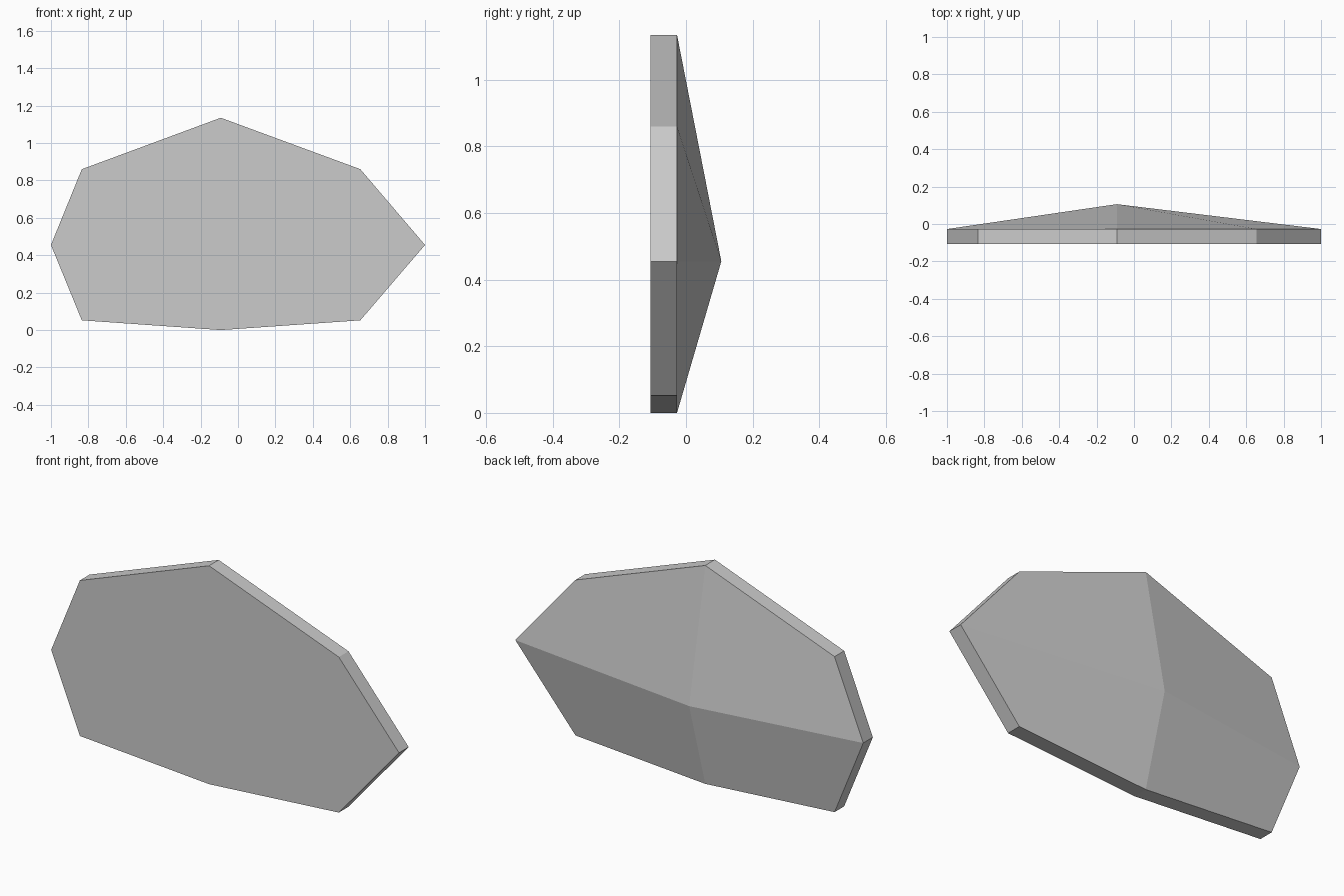
import bpy
import bmesh

cube = bpy.data.objects.get("Cube")
if cube:
    bpy.data.objects.remove(cube, do_unlink=True)

GREY = (0.6, 0.6, 0.6, 1.0)
FRONT, RIM, PEAK = -0.106, -0.027, 0.106

mat = bpy.data.materials.new("stone grey")
mat.use_nodes = True
mat.diffuse_color = GREY
mat.node_tree.nodes["Principled BSDF"].inputs["Base Color"].default_value = GREY

# Outline as three rows of three points (x, z), bottom to top
rows = [
    [(-0.835, 0.052), (-0.092, 0.0), (0.654, 0.052)],
    [(-1.0, 0.455), (-0.092, 0.455), (1.0, 0.455)],
    [(-0.835, 0.86), (-0.092, 1.135), (0.654, 0.86)],
]

bm = bmesh.new()

# Faceted back: four panels rising to a central peak
back = [[bm.verts.new((x, PEAK if r == c == 1 else RIM, z))
         for c, (x, z) in enumerate(row)] for r, row in enumerate(rows)]
for r in range(2):
    for c in range(2):
        bm.faces.new((back[r][c], back[r + 1][c], back[r + 1][c + 1], back[r][c + 1]))

# Flat front and side walls follow the rim
rim = back[0] + [back[1][2]] + back[2][::-1] + [back[1][0]]
front = [bm.verts.new((v.co.x, FRONT, v.co.z)) for v in rim]
bm.faces.new(front)
for i in range(len(rim)):
    j = (i + 1) % len(rim)
    bm.faces.new((front[j], front[i], rim[i], rim[j]))

mesh = bpy.data.meshes.new("faceted_slab")
bm.to_mesh(mesh)
bm.free()
mesh.materials.append(mat)
slab = bpy.data.objects.new("faceted_slab", mesh)
bpy.context.collection.objects.link(slab)
